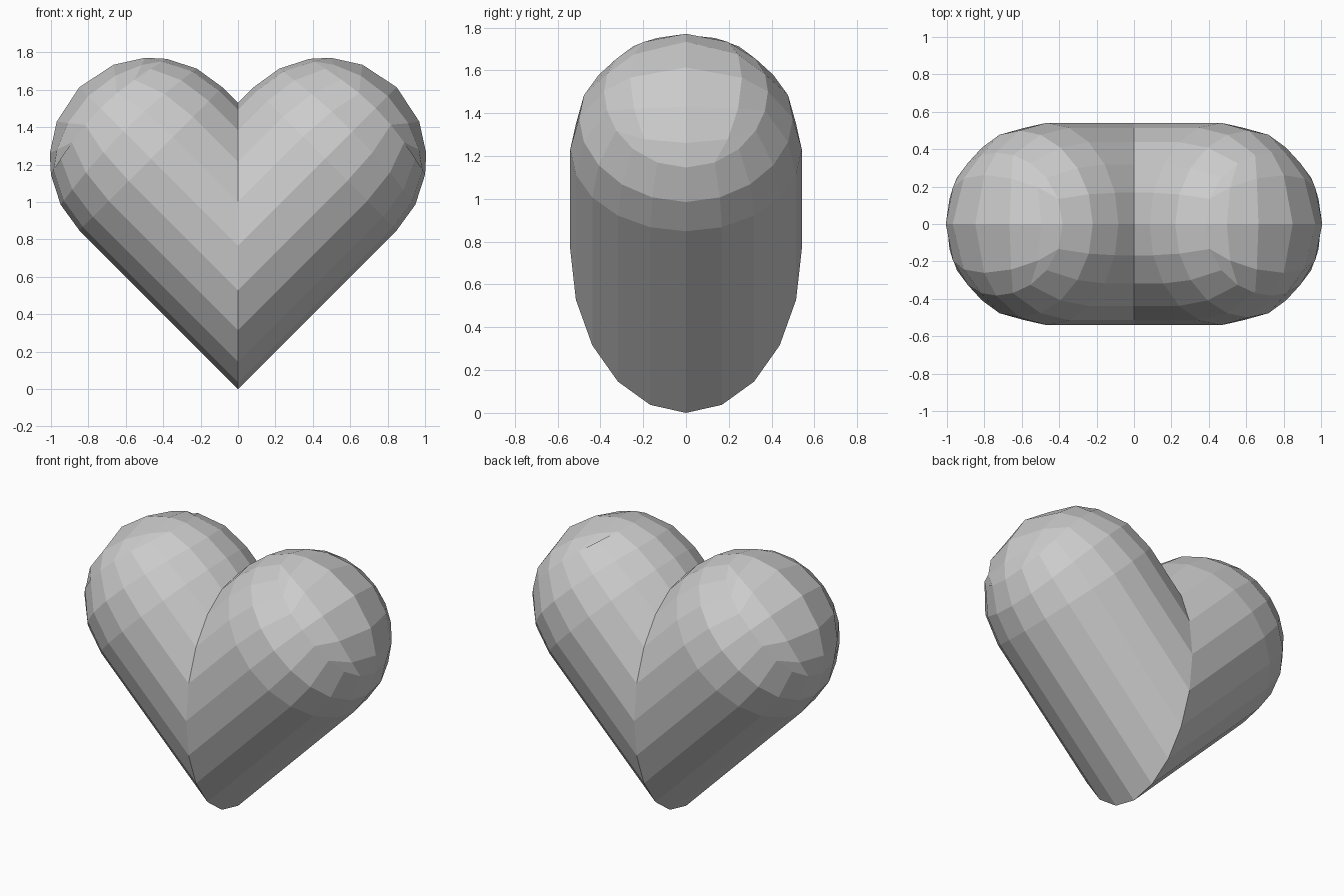
import bpy, bmesh
from math import sin, cos, radians, sqrt
from mathutils import Vector

if "Cube" in bpy.data.objects:
    bpy.data.objects.remove(bpy.data.objects["Cube"])

R = 0.541                 # tube radius
CX = 0.466                # centre of the rounded end
CZ = CX + sqrt(2) * R
N = 20                    # sides of the tube
CENTRE = Vector((CX, 0, CZ))
AXIS = Vector((1, 0, 1)).normalized()
UP = Vector((-1, 0, 1)).normalized()
SIDE = Vector((0, 1, 0))

bm = bmesh.new()


def ring_dir(k, j):
    """Unit direction on dome ring k (0 = widest) at side j."""
    phi = radians(360 / N * j)
    theta = radians(90 - k * (18 + 4.5 * sin(phi) ** 2))
    return AXIS * cos(theta) + (UP * cos(phi) + SIDE * sin(phi)) * sin(theta)


def bridge(a, b):
    for j in range(N):
        k = (j + 1) % N
        bm.faces.new((a[j], a[k], b[k], b[j]))


# Tube end mitred on the x = 0 plane
base = []
for j in range(N):
    p = CENTRE + ring_dir(0, j) * R
    base.append(bm.verts.new(p - AXIS * (p.x / AXIS.x)))

# Tube and outer rings of the dome
rings = [base] + [[bm.verts.new(CENTRE + ring_dir(k, j) * R) for j in range(N)]
                  for k in range(3)]
for a, b in zip(rings, rings[1:]):
    bridge(a, b)

# Dome centre: 6 x 4 grid patch inside the last ring
inner = rings[-1]
d = [ring_dir(2, j) for j in range(N)]
grid = []
for i in range(7):
    row = []
    for m in range(5):
        top, bottom, right, left = (m - 2) % N, 12 - m, 2 + i, 18 - i
        edge = {0: top, 6: bottom}.get(i, {0: left, 4: right}.get(m))
        if edge is not None:
            row.append(inner[edge])
            continue
        s, t = m / 4, i / 6
        p = (d[top] * (1 - t) + d[bottom] * t + d[left] * (1 - s) + d[right] * s
             - d[18] * (1 - s) * (1 - t) - d[2] * s * (1 - t)
             - d[12] * (1 - s) * t - d[8] * s * t)
        row.append(bm.verts.new(CENTRE + p.normalized() * R))
    grid.append(row)
for i in range(6):
    for m in range(4):
        bm.faces.new((grid[i][m], grid[i][m + 1], grid[i + 1][m + 1], grid[i + 1][m]))

bmesh.ops.recalc_face_normals(bm, faces=bm.faces)
# Make sure the open half faces outwards
bm.faces.ensure_lookup_table()
f = bm.faces[-1]
if f.normal.dot(f.calc_center_median() - CENTRE) < 0:
    bmesh.ops.reverse_faces(bm, faces=bm.faces)

mesh = bpy.data.meshes.new("heart")
bm.to_mesh(mesh)
bm.free()
heart = bpy.data.objects.new("heart", mesh)
bpy.context.collection.objects.link(heart)

# Second lobe
mirror = heart.modifiers.new("mirror", 'MIRROR')
mirror.use_clip = True
mirror.merge_threshold = 0.001
